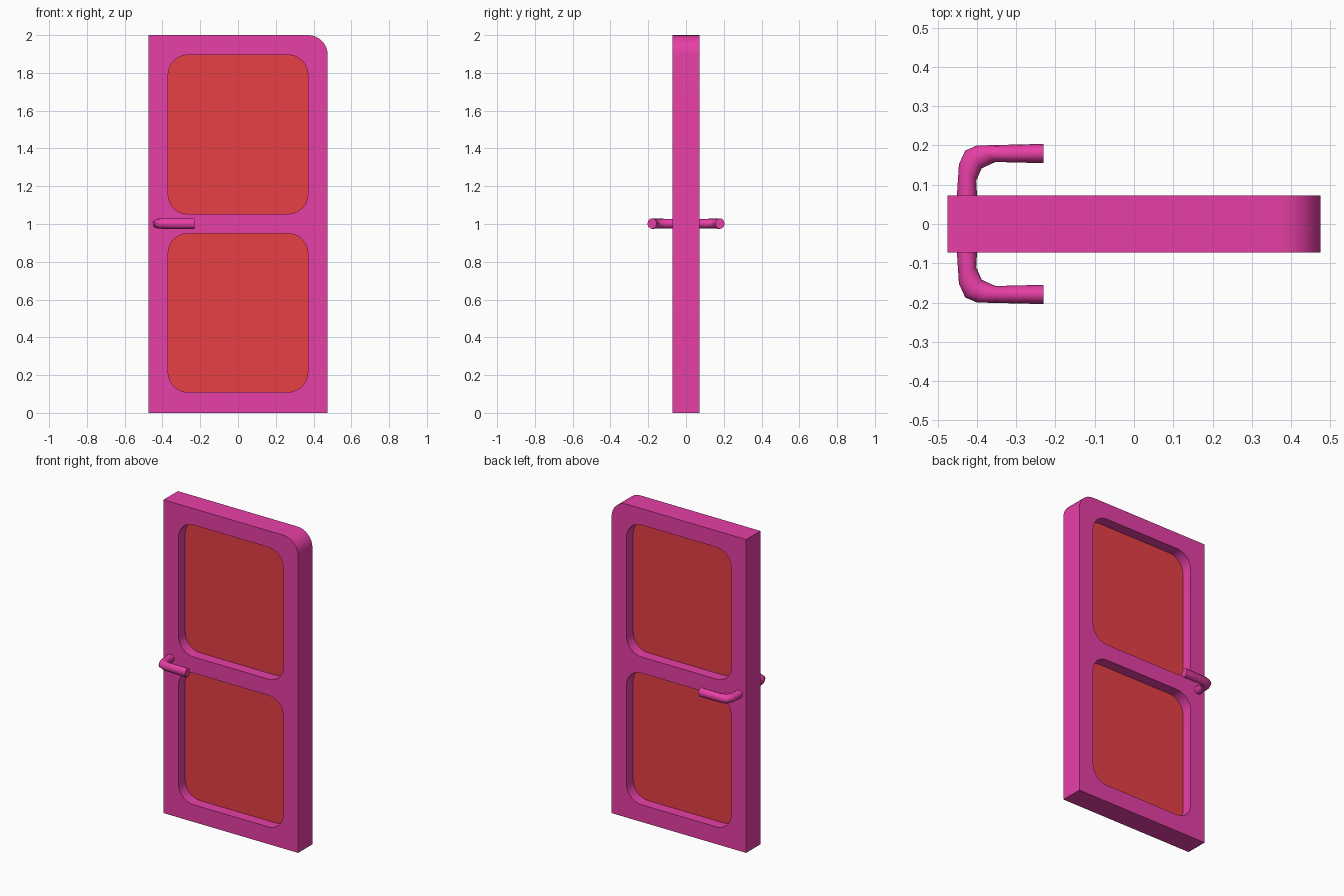
import bpy, bmesh, math

if "Cube" in bpy.data.objects:
    bpy.data.objects.remove(bpy.data.objects["Cube"])

HALF_W, HEIGHT, HALF_T = 0.475, 2.0, 0.072


def material(name, rgb):
    m = bpy.data.materials.new(name)
    m.diffuse_color = (*rgb, 1)
    m.use_nodes = True
    m.node_tree.nodes["Principled BSDF"].inputs["Base Color"].default_value = m.diffuse_color
    return m


PINK = material("pink", (0.8, 0.05, 0.38))
RED = material("red", (0.8, 0.05, 0.06))


def outline(x0, x1, z0, z1, radii, steps=8):
    """Rectangle outline; radii in order top right, top left, bottom left, bottom right."""
    corners = [(x1, z1, -1, -1), (x0, z1, 1, -1), (x0, z0, 1, 1), (x1, z0, -1, 1)]
    pts = []
    for i, ((x, z, sx, sz), r) in enumerate(zip(corners, radii)):
        if r == 0:
            pts.append((x, z))
            continue
        for k in range(steps + 1):
            a = math.pi / 2 * (i + k / steps)
            pts.append((x + sx * r + r * math.cos(a), z + sz * r + r * math.sin(a)))
    return pts


def finish(ob, mat):
    ob.data.materials.clear()
    ob.data.materials.append(mat)
    bpy.ops.object.select_all(action='DESELECT')
    ob.select_set(True)
    bpy.context.view_layer.objects.active = ob
    bpy.ops.object.shade_smooth_by_angle(angle=math.radians(40))


def slab(name, loops, half_depth, mat):
    """Filled flat outline (later loops are holes), extruded along y."""
    cu = bpy.data.curves.new(name, 'CURVE')
    cu.dimensions = '2D'
    cu.fill_mode = 'BOTH'
    cu.extrude = half_depth
    for pts in loops:
        sp = cu.splines.new('POLY')
        sp.points.add(len(pts) - 1)
        for p, (x, z) in zip(sp.points, pts):
            p.co = (x, z, 0, 1)
        sp.use_cyclic_u = True
    ob = bpy.data.objects.new(name, cu)
    ob.rotation_euler.x = math.pi / 2
    bpy.context.collection.objects.link(ob)
    bpy.ops.object.select_all(action='DESELECT')
    ob.select_set(True)
    bpy.context.view_layer.objects.active = ob
    bpy.ops.object.convert(target='MESH')
    bpy.ops.object.transform_apply(location=False, rotation=True, scale=False)
    ob = bpy.context.object
    bm = bmesh.new()
    bm.from_mesh(ob.data)
    bmesh.ops.remove_doubles(bm, verts=bm.verts, dist=1e-4)
    bmesh.ops.recalc_face_normals(bm, faces=bm.faces)
    bm.to_mesh(ob.data)
    bm.free()
    finish(ob, mat)


def handle(name, side):
    """Bent tube; each ring is given by its outer and inner point in plan."""
    rings = [((-0.451, 0.05), (-0.400, 0.05), 0.025),
             ((-0.451, 0.075), (-0.400, 0.075), 0.025),
             ((-0.446, 0.152), (-0.402, 0.110), 0.026),
             ((-0.430, 0.187), (-0.388, 0.142), 0.027),
             ((-0.400, 0.200), (-0.353, 0.158), 0.028),
             ((-0.231, 0.204), (-0.231, 0.155), 0.028)]
    n = 12
    bm = bmesh.new()
    loops = []
    for (ox, oy), (ix, iy), h in rings:
        loop = []
        for k in range(n):
            a = 2 * math.pi * k / n
            t = (1 - math.cos(a)) / 2
            loop.append(bm.verts.new((ox + (ix - ox) * t, side * (oy + (iy - oy) * t),
                                      1.002 + h * math.sin(a))))
        loops.append(loop)
    for a, b in zip(loops, loops[1:]):
        for k in range(n):
            j = (k + 1) % n
            bm.faces.new((a[k], a[j], b[j], b[k]))
    bm.faces.new(loops[0])
    bm.faces.new(loops[-1])
    bmesh.ops.recalc_face_normals(bm, faces=bm.faces)
    me = bpy.data.meshes.new(name)
    bm.to_mesh(me)
    bm.free()
    ob = bpy.data.objects.new(name, me)
    bpy.context.collection.objects.link(ob)
    finish(ob, PINK)


# Door frame with two rounded openings and one rounded top corner
openings = {"lower_panel": (0.11, 0.95), "upper_panel": (1.053, 1.895)}
holes = [outline(-0.37, 0.37, z0, z1, [0.105] * 4) for z0, z1 in openings.values()]
frame = outline(-HALF_W, HALF_W, 0, HEIGHT, [0.105, 0, 0, 0])
slab("door_frame", [frame] + holes, HALF_T, PINK)

# Thin inset panels at mid thickness
for (name, _), loop in zip(openings.items(), holes):
    slab(name, [loop], 0.004, RED)

# Lever handles on both faces
handle("front_handle", -1)
handle("back_handle", 1)
